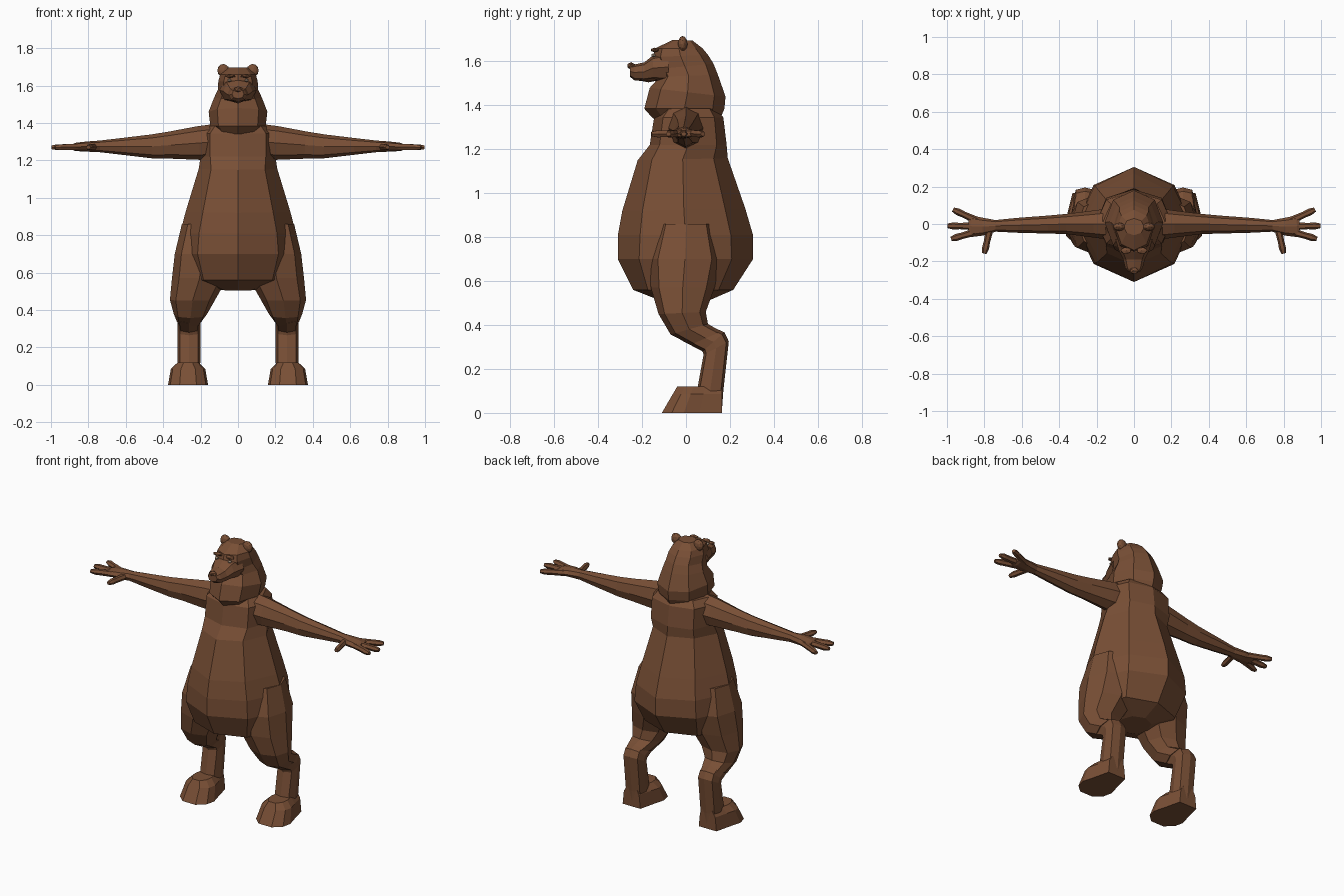
import bpy, bmesh, math
from mathutils import Vector as V

fur = bpy.data.materials.new("brown_fur")
fur.diffuse_color = (0.19, 0.078, 0.036, 1)
pale = bpy.data.materials.new("eye_pale")
pale.diffuse_color = (0.5, 0.38, 0.28, 1)


def finish(name, bm, mirror=False, mat=fur):
    bmesh.ops.recalc_face_normals(bm, faces=bm.faces)
    me = bpy.data.meshes.new(name)
    bm.to_mesh(me)
    bm.free()
    me.materials.append(mat)
    ob = bpy.data.objects.new(name, me)
    bpy.context.collection.objects.link(ob)
    if mirror:
        ob.modifiers.new("Mirror", 'MIRROR').use_mirror_merge = False
    return ob


def ring(c, u, v, n=8, d=1.0):
    """n points around c; d pushes the diagonal points in or out"""
    c, u, v = V(c), V(u), V(v)
    pts = []
    for i in range(n):
        a = 2 * math.pi * i / n
        k = d if i % 2 else 1
        pts.append(c + k * (u * math.cos(a) + v * math.sin(a)))
    return pts


def loft(bm, rings):
    vs = [[bm.verts.new(p) for p in r] for r in rings]
    n = len(vs[0])
    for a, b in zip(vs, vs[1:]):
        for i in range(n):
            j = (i + 1) % n
            bm.faces.new((a[i], a[j], b[j], b[i]))
    bm.faces.new(vs[0])
    bm.faces.new(vs[-1])


def slices(name, rows, mirror=False):
    """rows: centre x, front y, front z, back y, back z, half width, diagonal factor"""
    bm = bmesh.new()
    loft(bm, [ring((x, (fy + by) / 2, (fz + bz) / 2), (0, (fy - by) / 2, (fz - bz) / 2), (w, 0, 0), 8, d)
              for x, fy, fz, by, bz, w, d in rows])
    return finish(name, bm, mirror)


def tube(bm, path, n=6):
    """path: centre, half width y, half height z - rings face along the path"""
    rs = []
    for i, (c, w, h) in enumerate(path):
        t = V(path[min(i + 1, len(path) - 1)][0]) - V(path[max(i - 1, 0)][0])
        side = V((0, 0, 1)).cross(t).normalized()
        rs.append(ring(c, side * w, side.cross(t).normalized() * h, n))
    loft(bm, rs)


def blob(name, c, s, mat=fur, mirror=False, sub=1):
    bm = bmesh.new()
    bmesh.ops.create_icosphere(bm, subdivisions=sub, radius=1)
    bmesh.ops.scale(bm, vec=s, verts=bm.verts)
    bmesh.ops.translate(bm, vec=c, verts=bm.verts)
    return finish(name, bm, mirror, mat)


# Pear-shaped torso
slices("torso", [
    (0, -.10, .505, .10, .51, .10, 1), (0, -.24, .56, .215, .56, .26, 1),
    (0, -.31, .70, .305, .70, .315, .97), (0, -.31, .81, .305, .81, .31, .95),
    (0, -.29, .92, .27, .93, .28, .95), (0, -.22, 1.15, .19, 1.16, .21, .97),
    (0, -.165, 1.22, .185, 1.22, .20, 1.05), (0, -.145, 1.345, .17, 1.345, .20, 1.05),
    (0, -.11, 1.385, .14, 1.385, .165, 1.05)])

# Thick neck ruff rising into the skull
slices("neck_and_skull", [
    (0, -.15, 1.34, .16, 1.35, .11, 1), (0, -.19, 1.385, .175, 1.385, .148, 1),
    (0, -.165, 1.48, .18, 1.44, .157, 1), (0, -.12, 1.53, .145, 1.54, .128, 1),
    (0, -.135, 1.565, .125, 1.59, .108, 1.03), (0, -.15, 1.62, .10, 1.63, .105, 1.03),
    (0, -.14, 1.66, .075, 1.66, .095, 1), (0, -.06, 1.698, .03, 1.695, .055, 1)])

# Snout: slices along -y
bm = bmesh.new()
loft(bm, [ring((0, y, z), (w, 0, 0), (0, 0, h), 8, 1.05) for y, z, w, h in [
    (-.08, 1.575, .10, .07), (-.15, 1.57, .078, .058), (-.19, 1.553, .058, .043),
    (-.235, 1.55, .047, .036), (-.255, 1.555, .032, .025)]])
finish("snout", bm)
blob("nose", (0, -.25, 1.58), (.027, .02, .017))
blob("lower_jaw", (0, -.17, 1.525), (.042, .065, .02))

# Ears, brows, eyes
blob("ear", (.078, -.015, 1.68), (.033, .022, .036), mirror=True, sub=2)
blob("brow", (.043, -.142, 1.652), (.032, .02, .011), mirror=True)
blob("eye", (.046, -.148, 1.628), (.012, .012, .009), mat=pale, mirror=True)

# Arms with palm
bm = bmesh.new()
tube(bm, [((.12, 0, 1.30), .085, .095), ((.21, 0, 1.293), .073, .09),
          ((.36, 0, 1.282), .054, .073), ((.46, -.003, 1.275), .048, .064),
          ((.62, -.007, 1.275), .040, .045), ((.74, -.010, 1.275), .031, .031),
          ((.81, -.014, 1.274), .048, .027), ((.87, -.012, 1.272), .058, .022),
          ((.885, -.012, 1.272), .045, .015)], 8)
finish("arm", bm, True)

# Fingers and thumb: base, knuckle, tip
bm = bmesh.new()
for a, b in [((.84, .018), (.968, .077)), ((.85, -.012), (.998, -.010)),
             ((.84, -.040), (.978, -.080)), ((.77, -.02), (.800, -.158))]:
    a, b = V((*a, 1.272)), V((*b, 1.270))
    tube(bm, [(a, .021, .019), (a.lerp(b, .55), .017, .018),
              (a.lerp(b, .8), .019, .018), (b, .012, .011)])
finish("fingers", bm, True)

# Heavy thighs tapering to the bent-back hock
slices("thigh", [
    (.19, -.13, .86, .13, .86, .11, 1), (.20, -.17, .70, .16, .70, .138, 1.05),
    (.205, -.16, .57, .13, .57, .148, 1.05), (.243, -.125, .45, .09, .46, .121, 1.05),
    (.254, -.07, .357, .10, .405, .09, 1.05), (.262, .02, .31, .16, .37, .066, 1.1)], True)
slices("shin", [
    (.262, -.02, .33, .10, .40, .06, 1.1), (.262, .075, .28, .175, .367, .062, 1.1),
    (.262, .08, .265, .195, .325, .062, 1.12), (.262, .05, .10, .17, .10, .06, 1.15),
    (.262, .045, .03, .165, .03, .06, 1.15)], True)

# Feet: rounded toe, narrower heel
bm = bmesh.new()
outline = [(.062, .165), (.088, .06), (.107, -.01), (.095, -.065), (.045, -.11)]
outline += [(-x, y) for x, y in reversed(outline)]
loft(bm, [[(.267 + x * sx, .165 + (y - .165) * sy, z) for x, y in outline]
          for sx, sy, z in [(1, 1, 0), (.86, .82, .085), (.52, .745, .12)]])
finish("foot", bm, True)
